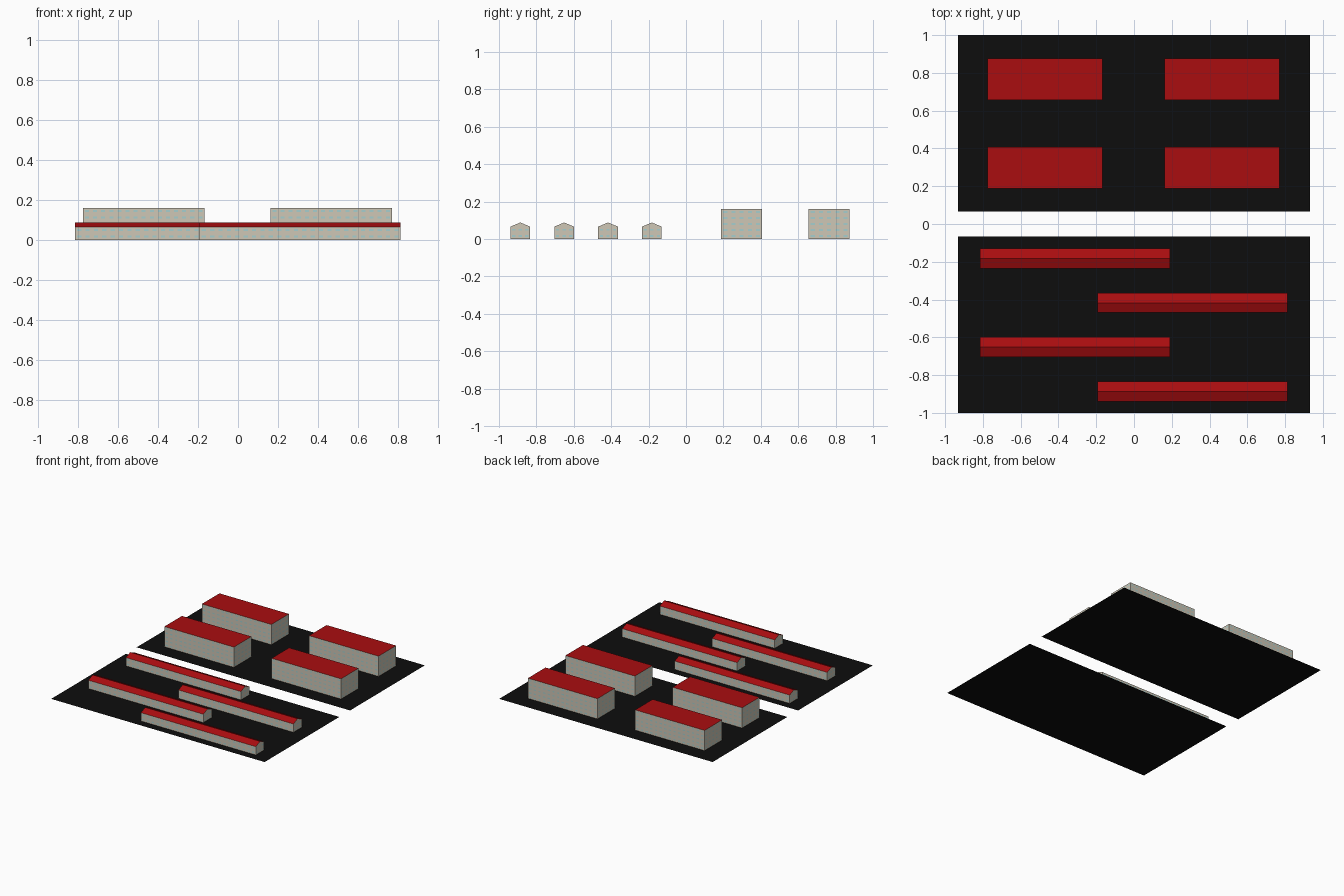
import bpy, bmesh
from mathutils import Vector

if "Cube" in bpy.data.objects:
    bpy.data.objects.remove(bpy.data.objects["Cube"])


def material(name, rgb):
    m = bpy.data.materials.new(name)
    m.diffuse_color = (*rgb, 1)
    m.use_nodes = True
    m.node_tree.nodes["Principled BSDF"].inputs["Base Color"].default_value = m.diffuse_color
    return m


ASPHALT = material("asphalt", (0.004, 0.004, 0.004))
RED = material("roof_red", (0.40, 0.004, 0.005))
PLASTER = material("plaster", (0.62, 0.57, 0.47))
GLASS = material("window_glass", (0.38, 0.62, 0.62))


def face(bm, pts, mat=0):
    bm.faces.new([bm.verts.new(p) for p in pts]).material_index = mat


def finish(bm, name, *mats):
    bmesh.ops.remove_doubles(bm, verts=bm.verts, dist=1e-5)
    me = bpy.data.meshes.new(name)
    bm.to_mesh(me)
    bm.free()
    for m in mats:
        me.materials.append(m)
    ob = bpy.data.objects.new(name, me)
    bpy.context.collection.objects.link(ob)


def cuts(n, length, window):
    # alternating wall / window strips along one direction
    pitch = length / n
    out = [0.0]
    for i in range(n):
        mid = (i + 0.5) * pitch
        out += [mid - pitch * window / 2, mid + pitch * window / 2]
    return out + [length]


def wall(bm, a, b, h, cols, rows):
    # flat wall whose window panes are flush faces
    a, b = Vector((*a, 0)), Vector((*b, 0))
    d = (b - a).normalized()
    us, vs = cuts(cols, (b - a).length, 0.5), cuts(rows, h, 0.3)
    for i in range(len(us) - 1):
        for j in range(len(vs) - 1):
            pts = [a + d * u + Vector((0, 0, v)) for u, v in
                   ((us[i], vs[j]), (us[i+1], vs[j]), (us[i+1], vs[j+1]), (us[i], vs[j+1]))]
            face(bm, pts, i % 2 * (j % 2))


def building(name, x0, x1, y0, y1, eave, ridge, cols, end_cols, rows):
    # four walls
    bm = bmesh.new()
    c = [(x0, y0), (x1, y0), (x1, y1), (x0, y1)]
    for k in range(4):
        wall(bm, c[k], c[(k + 1) % 4], eave, end_cols if k % 2 else cols, rows)
    ym = (y0 + y1) / 2
    if ridge > eave:
        # gable triangles
        face(bm, [(x1, y0, eave), (x1, y1, eave), (x1, ym, ridge)])
        face(bm, [(x0, y1, eave), (x0, y0, eave), (x0, ym, ridge)])
    finish(bm, name + "_walls", PLASTER, GLASS)
    # roof: flat sheet or two slopes
    bm = bmesh.new()
    face(bm, [(x0, y0, eave), (x1, y0, eave), (x1, ym, ridge), (x0, ym, ridge)])
    face(bm, [(x0, ym, ridge), (x1, ym, ridge), (x1, y1, eave), (x0, y1, eave)])
    finish(bm, name + "_roof", RED)


# two ground plots
for name, y0, y1 in (("front_plot", -1.0, -0.067), ("back_plot", 0.067, 1.0)):
    bm = bmesh.new()
    face(bm, [(-0.933, y0, 0), (0.933, y0, 0), (0.933, y1, 0), (-0.933, y1, 0)])
    finish(bm, name, ASPHALT)

# four tall flat-roofed blocks
for i, x in enumerate((-0.775, 0.162)):
    for j, y in enumerate((0.188, 0.656)):
        building(f"tall_block_{i}{j}", x, x + 0.607, y, y + 0.219, 0.16, 0.16, 15, 5, 5)

# four long gabled row houses, staggered left and right
for k in range(4):
    x = -0.815 if k % 2 == 0 else -0.192
    y = -0.235 - 0.2345 * k
    building(f"row_house_{k}", x, x + 1.005, y, y + 0.105, 0.066, 0.088, 24, 3, 2)
